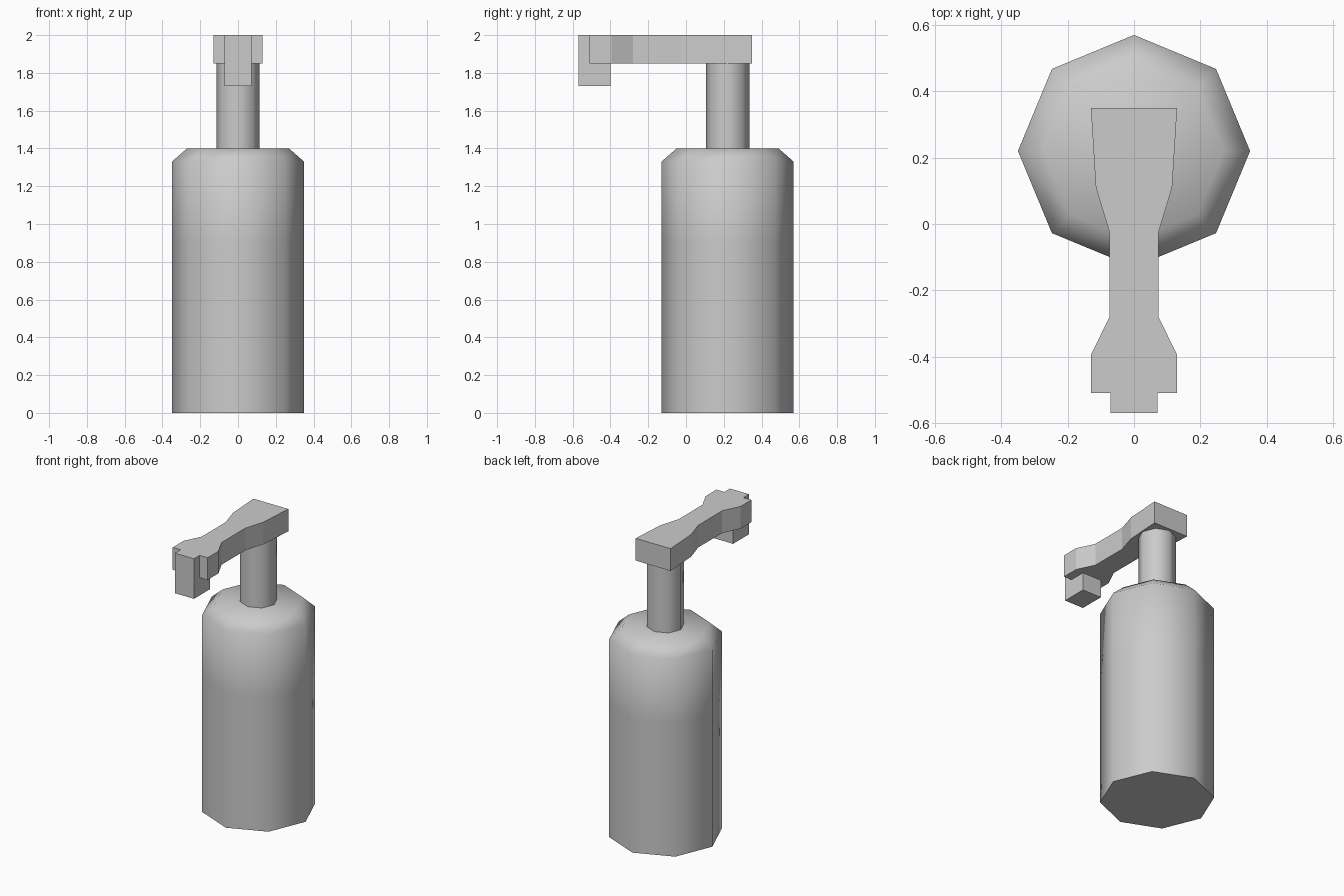
import bpy, bmesh, math

if "Cube" in bpy.data.objects:
    bpy.data.objects.remove(bpy.data.objects["Cube"])

CY = 0.22  # bottle axis


def finish(bm, name, smooth=None):
    bmesh.ops.recalc_face_normals(bm, faces=bm.faces)
    mesh = bpy.data.meshes.new(name)
    bm.to_mesh(mesh)
    bm.free()
    ob = bpy.data.objects.new(name, mesh)
    bpy.context.collection.objects.link(ob)
    if smooth:
        bpy.ops.object.select_all(action='DESELECT')
        ob.select_set(True)
        bpy.context.view_layer.objects.active = ob
        bpy.ops.object.shade_smooth_by_angle(angle=math.radians(smooth))
    return ob


def lathe(name, profile, sides=8, smooth=60):
    """Closed turned shape from (radius, z) pairs."""
    bm = bmesh.new()
    rings = [[bm.verts.new((r * math.cos(2 * math.pi * i / sides),
                            CY + r * math.sin(2 * math.pi * i / sides), z))
              for i in range(sides)] for r, z in profile]
    for a, b in zip(rings, rings[1:]):
        for i in range(sides):
            j = (i + 1) % sides
            bm.faces.new((a[i], a[j], b[j], b[i]))
    bm.faces.new(rings[0])
    bm.faces.new(rings[-1])
    return finish(bm, name, smooth)


def slab(name, half, z0, z1):
    """Extrude a left-right mirrored outline of (half width, y) pairs."""
    outline = half + [(-x, y) for x, y in reversed(half)]
    bm = bmesh.new()
    face = bm.faces.new([bm.verts.new((x, y, z0)) for x, y in outline])
    ext = bmesh.ops.extrude_face_region(bm, geom=[face], use_keep_orig=True)
    top = [v for v in ext['geom'] if isinstance(v, bmesh.types.BMVert)]
    bmesh.ops.translate(bm, verts=top, vec=(0, 0, z1 - z0))
    return finish(bm, name)


# Bottle with sloped shoulder
lathe("bottle", [(0.35, 0), (0.35, 0.9), (0.35, 1.33), (0.27, 1.4)])
# Pump stem
lathe("pump_stem", [(0.115, 1.39), (0.115, 1.86)])
# Waisted pump handle
slab("pump_handle", [(0.13, 0.35), (0.115, 0.11), (0.074, -0.025),
                     (0.074, -0.28), (0.13, -0.395), (0.13, -0.51)], 1.85, 2.0)
# Down-turned spout at the front end
slab("spout", [(0.071, -0.40), (0.071, -0.57)], 1.73, 2.0)
